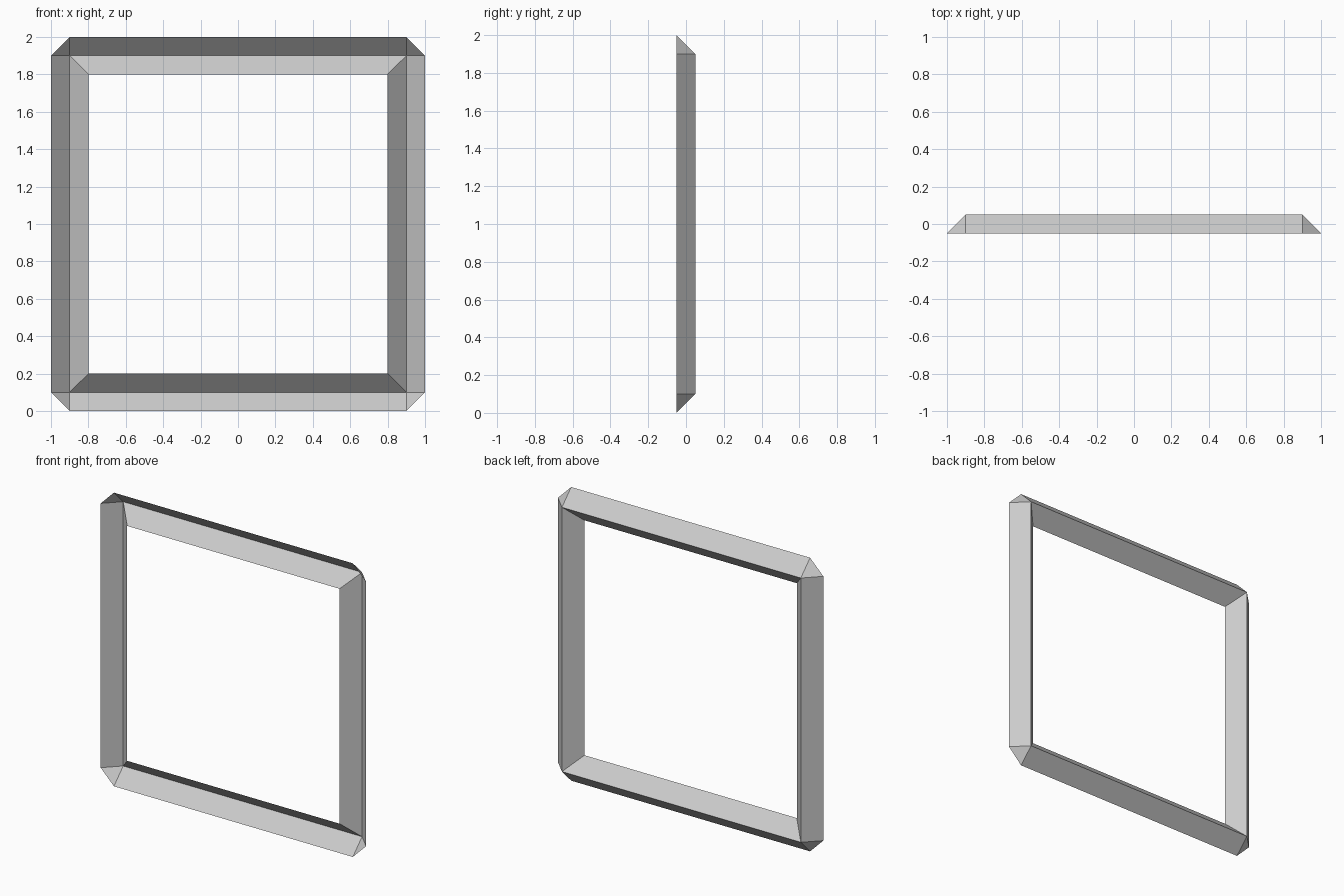
import bpy, bmesh
from math import pi
from mathutils import Matrix

if "Cube" in bpy.data.objects:
    bpy.data.objects.remove(bpy.data.objects["Cube"])

# Square frame: a thin V-shaped channel, open to the front, ridge at the back
OUTER, RIDGE, INNER = 1.0, 0.9, 0.8      # distances from the frame centre
FRONT, BACK = -0.05, 0.05                # y of the rims and of the ridge

bm = bmesh.new()


def face(points, turn):
    bm.faces.new([bm.verts.new(turn @ Matrix.Translation(p).to_translation()) for p in points])


for i in range(4):
    turn = Matrix.Translation((0, 0, 1)) @ Matrix.Rotation(i * pi / 2, 4, 'Y')
    out_l, out_r = (-RIDGE, FRONT, OUTER), (RIDGE, FRONT, OUTER)
    mid_l, mid_r = (-RIDGE, BACK, RIDGE), (RIDGE, BACK, RIDGE)
    in_l, in_r = (-INNER, FRONT, INNER), (INNER, FRONT, INNER)
    # outer slope, mitred inner slope, clipped corner
    face((out_l, out_r, mid_r, mid_l), turn)
    face((mid_l, mid_r, in_r, in_l), turn)
    face((out_r, (OUTER, FRONT, RIDGE), mid_r), turn)

bmesh.ops.remove_doubles(bm, verts=bm.verts, dist=0.001)
mesh = bpy.data.meshes.new("frame")
bm.to_mesh(mesh)
bm.free()
frame = bpy.data.objects.new("frame", mesh)
bpy.context.collection.objects.link(frame)
